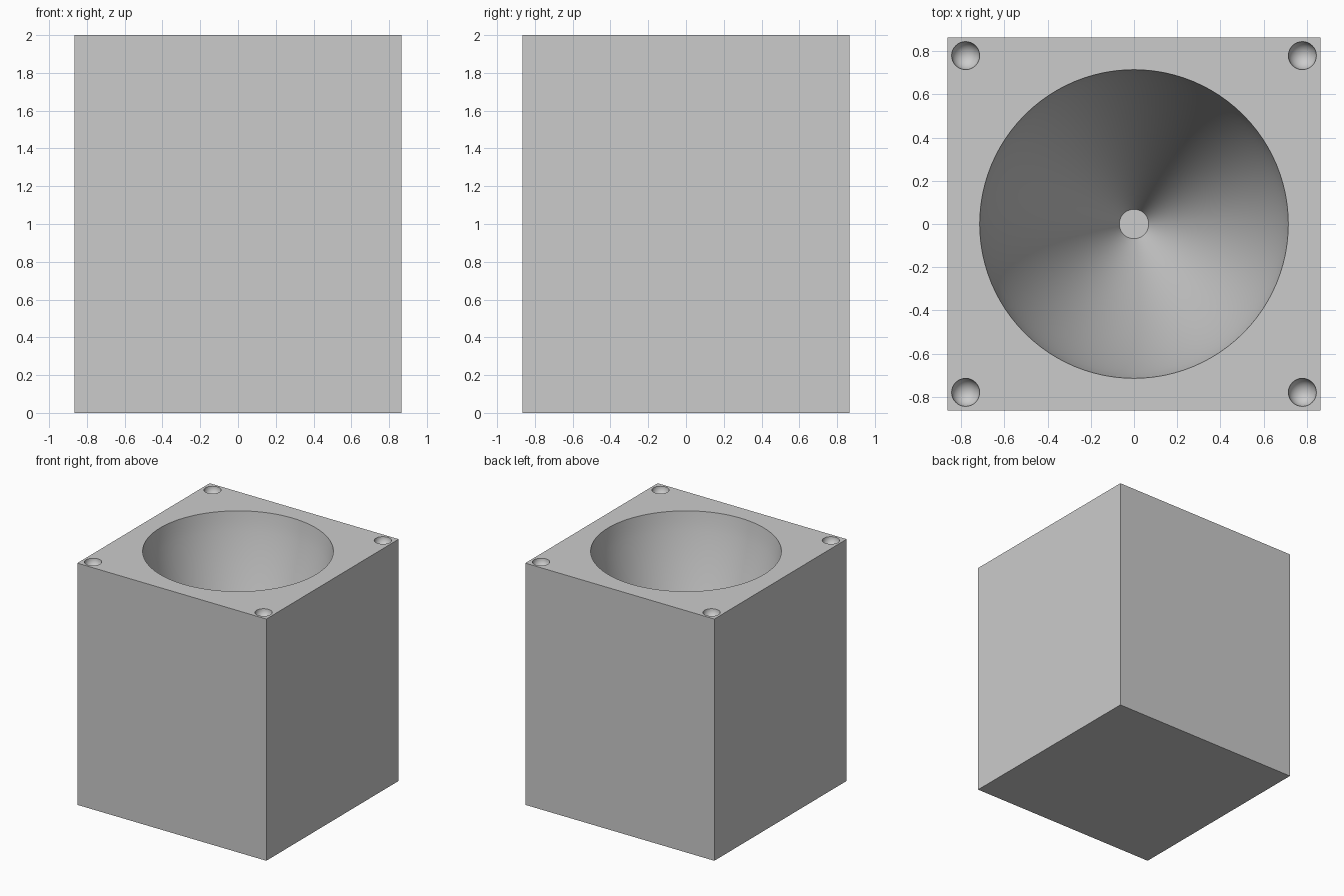
import bpy, bmesh, math
from mathutils import Matrix

cube = bpy.data.objects.get("Cube")
if cube:
    bpy.data.objects.remove(cube, do_unlink=True)

HALF, HEIGHT = 0.865, 2.0
RIM, FLOOR, FLOOR_Z = 0.715, 0.068, 0.13
PIN, PIN_POS = 0.065, 0.78

grey = bpy.data.materials.new("light_grey")
grey.use_nodes = True
grey.diffuse_color = (0.6, 0.6, 0.6, 1)
grey.node_tree.nodes["Principled BSDF"].inputs["Base Color"].default_value = (0.6, 0.6, 0.6, 1)


def make_object(name, bm):
    mesh = bpy.data.meshes.new(name)
    bmesh.ops.recalc_face_normals(bm, faces=bm.faces)
    bm.to_mesh(mesh)
    bm.free()
    mesh.materials.append(grey)
    obj = bpy.data.objects.new(name, mesh)
    bpy.context.collection.objects.link(obj)
    return obj


def lathe(profile, sides):
    """Closed solid of revolution from (radius, z) pairs."""
    bm = bmesh.new()
    rings = []
    for r, z in profile:
        rings.append([bm.verts.new((r * math.cos(a), r * math.sin(a), z))
                      for a in (math.tau * i / sides for i in range(sides))])
    for low, high in zip(rings, rings[1:]):
        for i in range(sides):
            j = (i + 1) % sides
            bm.faces.new((low[i], low[j], high[j], high[i])).smooth = True
    bm.faces.new(rings[0])
    bm.faces.new(rings[-1])
    return bm


# Solid block
bm = bmesh.new()
bmesh.ops.create_cube(bm, size=1)
bmesh.ops.scale(bm, vec=(2 * HALF, 2 * HALF, HEIGHT), verts=bm.verts)
bmesh.ops.translate(bm, vec=(0, 0, HEIGHT / 2), verts=bm.verts)
block = make_object("block", bm)

# Deep tapering cavity, upright at the rim and conical towards a small flat floor
steps = 24
profile = [(RIM, HEIGHT + 0.1)]
for i in range(steps + 1):
    t = i / steps
    profile.append((RIM - (RIM - FLOOR) * t ** 1.3, HEIGHT - (HEIGHT - FLOOR_Z) * t))
cutters = [make_object("cavity_cutter", lathe(profile, 96))]

# Round sockets in the four corners
for sx in (-1, 1):
    for sy in (-1, 1):
        bm = bmesh.new()
        bmesh.ops.create_uvsphere(
            bm, u_segments=32, v_segments=16, radius=PIN,
            matrix=Matrix.Translation((sx * PIN_POS, sy * PIN_POS, HEIGHT)))
        for f in bm.faces:
            f.smooth = True
        cutters.append(make_object("socket_cutter", bm))

# Carve the block and discard the cutters
bpy.ops.object.select_all(action='DESELECT')
bpy.context.view_layer.objects.active = block
block.select_set(True)
for cutter in cutters:
    cutter.hide_render = True
    mod = block.modifiers.new("carve", 'BOOLEAN')
    mod.operation = 'DIFFERENCE'
    mod.solver = 'EXACT'
    mod.object = cutter
    bpy.ops.object.modifier_apply(modifier=mod.name)
    bpy.data.objects.remove(cutter, do_unlink=True)

bpy.ops.object.shade_smooth_by_angle(angle=math.radians(30))
